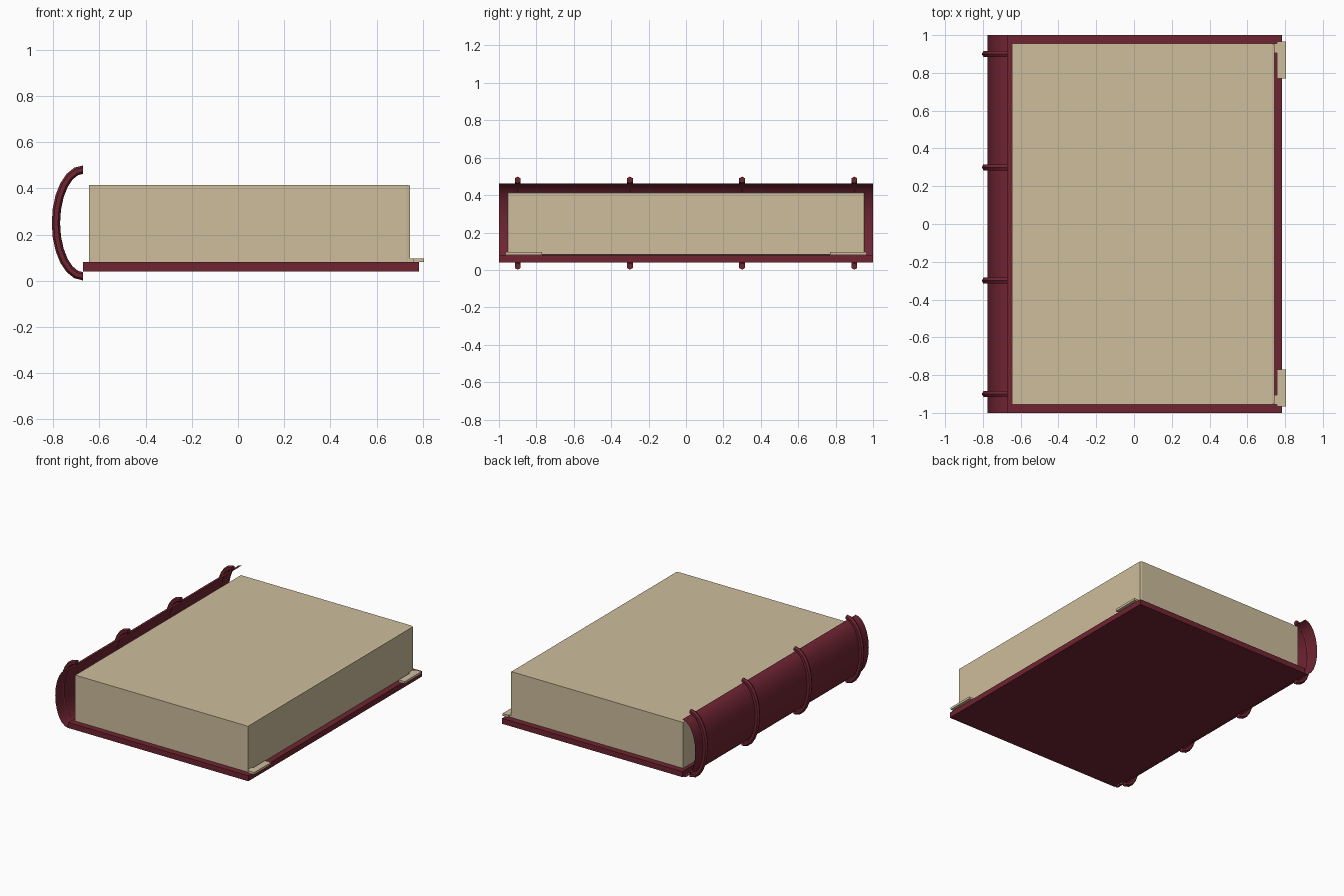
import bpy, bmesh
from math import sin, cos, pi

cube = bpy.data.objects.get("Cube")
if cube:
    bpy.data.objects.remove(cube)


def material(name, rgb):
    mat = bpy.data.materials.new(name)
    mat.use_nodes = True
    mat.diffuse_color = (*rgb, 1)
    mat.node_tree.nodes["Principled BSDF"].inputs["Base Color"].default_value = (*rgb, 1)
    return mat


leather = material("dark red leather", (0.16, 0.018, 0.032))
paper = material("aged paper", (0.61, 0.51, 0.33))


def finish(name, bm, mat, smooth=False):
    bmesh.ops.recalc_face_normals(bm, faces=bm.faces)
    mesh = bpy.data.meshes.new(name)
    bm.to_mesh(mesh)
    bm.free()
    mesh.materials.append(mat)
    for poly in mesh.polygons:
        poly.use_smooth = smooth
    obj = bpy.data.objects.new(name, mesh)
    bpy.context.collection.objects.link(obj)
    return obj


def prism(name, outline, z0, z1, mat):
    bm = bmesh.new()
    base = bm.faces.new([bm.verts.new((x, y, z0)) for x, y in outline])
    top = bmesh.ops.extrude_face_region(bm, geom=[base])["geom"]
    for v in top:
        if isinstance(v, bmesh.types.BMVert):
            v.co.z = z1
    return finish(name, bm, mat)


def rect(x0, x1, y):
    return [(x0, -y), (x1, -y), (x1, y), (x0, y)]


# Half ellipse followed by the spine and its bands
SEGMENTS = 12
END_X, MID_Z = -0.67, 0.25


def arc(rx, rz):
    angles = [pi * i / SEGMENTS for i in range(SEGMENTS + 1)]
    return [(END_X - rx * sin(a), MID_Z + rz * cos(a)) for a in angles]


def loft(name, rings, mat, closed, smooth):
    bm = bmesh.new()
    rows = [[bm.verts.new(p) for p in ring] for ring in rings]
    n = len(rows[0])
    for a, b in zip(rows, rows[1:]):
        for i in range(n if closed else n - 1):
            j = (i + 1) % n
            bm.faces.new((a[i], a[j], b[j], b[i]))
    if closed:
        bm.faces.new(rows[0])
        bm.faces.new(rows[-1])
    return finish(name, bm, mat, smooth)


# Back cover board
prism("back_cover", rect(END_X, 0.784, 1.0), 0.04, 0.08, leather)

# Page block, with a slight taper towards the fore edge
bm = bmesh.new()
bmesh.ops.create_cube(bm, size=1)
for v in bm.verts:
    v.co.x = 0.73 if v.co.x > 0 else -0.645
    v.co.y *= 1.91
    v.co.z = 0.415 if v.co.z > 0 else 0.08
fore = max(bm.faces, key=lambda f: f.calc_center_median().x)
bmesh.ops.inset_region(bm, faces=[fore], thickness=0.005, depth=0)
for v in fore.verts:
    v.co.x = 0.745
finish("page_block", bm, paper)

# Thin curved spine
loft("spine", [[(x, -1, z), (x, 1, z)] for x, z in arc(0.105, 0.211)], leather, False, True)

# Raised bands with a six-sided section
RADIUS = 0.018
for k, y in enumerate((-0.9, -0.3, 0.3, 0.9)):
    rings = []
    for i, (x, z) in enumerate(arc(0.118, 0.231)):
        a = pi * i / SEGMENTS
        nx, nz = -sin(a) * 0.231, cos(a) * 0.118
        length = (nx * nx + nz * nz) ** 0.5
        ring = []
        for s in range(6):
            t = 2 * pi * s / 6
            r = RADIUS * cos(t) / length
            ring.append((x + nx * r, y + RADIUS * sin(t), z + nz * r))
        rings.append(ring)
    loft(f"spine_band_{k + 1}", rings, leather, True, False)

# Clasp plates overhanging the fore edge, each with a tab to the pages
for side, label in ((-1, "front"), (1, "rear")):
    outline = [(0.735, 0.905), (0.757, 0.905), (0.757, 0.77), (0.806, 0.77),
               (0.806, 0.965), (0.757, 0.965), (0.757, 0.955), (0.735, 0.955)]
    prism(f"{label}_clasp", [(x, side * y) for x, y in outline], 0.08, 0.096, paper)
